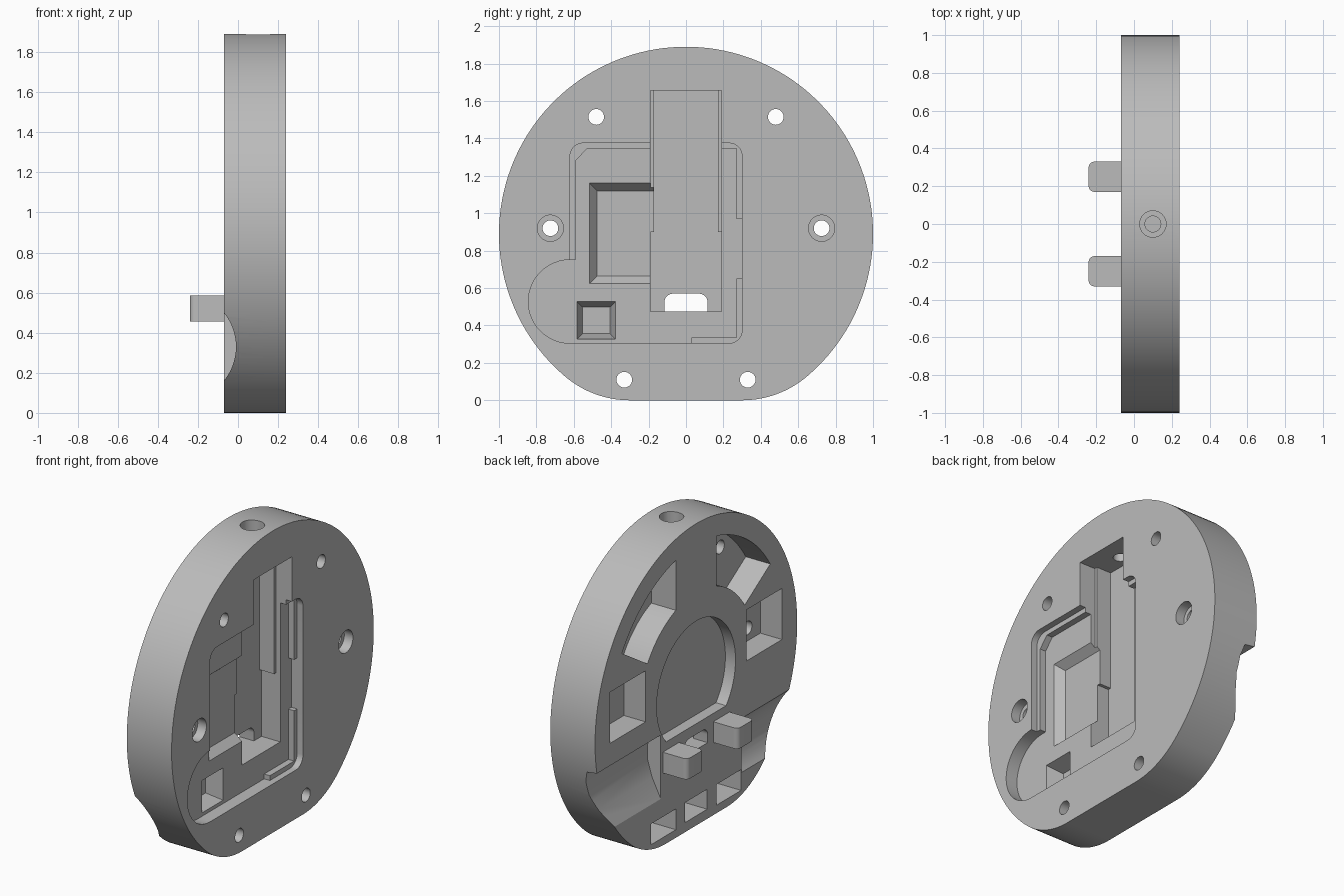
import bpy, bmesh, math
from math import sin, cos, acos, radians, pi

if "Cube" in bpy.data.objects:
    bpy.data.objects.remove(bpy.data.objects["Cube"])

FRONT, REAR, MID = 0.24, -0.07, 0.89   # pocket face, lug face, disc centre height

grey = bpy.data.materials.new("plain_grey")
grey.use_nodes = True
grey.diffuse_color = (0.5, 0.5, 0.5, 1)
grey.node_tree.nodes["Principled BSDF"].inputs["Base Color"].default_value = (0.5, 0.5, 0.5, 1)


def loft(name, low, high):
    """Solid between two matching rings of 3D points."""
    bm = bmesh.new()
    a = [bm.verts.new(p) for p in low]
    b = [bm.verts.new(p) for p in high]
    n = len(a)
    bm.faces.new(a[::-1])
    bm.faces.new(b)
    for i in range(n):
        j = (i + 1) % n
        bm.faces.new((a[i], a[j], b[j], b[i]))
    bmesh.ops.recalc_face_normals(bm, faces=bm.faces)
    mesh = bpy.data.meshes.new(name)
    bm.to_mesh(mesh)
    bm.free()
    mesh.materials.append(grey)
    ob = bpy.data.objects.new(name, mesh)
    bpy.context.collection.objects.link(ob)
    return ob


def prism(name, pts, x0, x1):
    """Extrude a (y, z) outline along x."""
    return loft(name, [(x0, y, z) for y, z in pts], [(x1, y, z) for y, z in pts])


def arc(cy, cz, r, a0, a1, n=24):
    return [(cy + r * cos(radians(a0 + (a1 - a0) * i / n)),
             cz + r * sin(radians(a0 + (a1 - a0) * i / n))) for i in range(n + 1)]


def circle(cy, cz, r, n=40):
    return arc(cy, cz, r, 0, 360 - 360 / n, n - 1)


def rect(y0, y1, z0, z1):
    return [(y0, z0), (y1, z0), (y1, z1), (y0, z1)]


def rounded(y0, y1, z0, z1, r):
    return (arc(y1 - r, z0 + r, r, -90, 0, 8) + arc(y1 - r, z1 - r, r, 0, 90, 8)
            + arc(y0 + r, z1 - r, r, 90, 180, 8) + arc(y0 + r, z0 + r, r, 180, 270, 8))


def tapered(name, y0, y1, z0, z1, inset, x0, x1):
    low = rect(y0 + inset, y1 - inset, z0 + inset, z1 - inset)
    return loft(name, [(x0, y, z) for y, z in low], [(x1, y, z) for y, z in rect(y0, y1, z0, z1)])


def activate(ob):
    bpy.ops.object.select_all(action='DESELECT')
    ob.select_set(True)
    bpy.context.view_layer.objects.active = ob


def combine(target, tool, mode='DIFFERENCE'):
    tool.hide_render = True
    mod = target.modifiers.new("cut", 'BOOLEAN')
    mod.operation, mod.solver, mod.object = mode, 'EXACT', tool
    activate(target)
    bpy.ops.object.modifier_apply(modifier=mod.name)
    bpy.data.objects.remove(tool)


# Disc with a flat foot and blended lower corners
blend = 0.536
turn = math.degrees(math.atan2(blend - MID, 0.3))
outline = (arc(0, MID, 1, turn, 180 - turn, 120)
           + arc(-0.3, blend, blend, 180 - turn, 270, 16)[1:]
           + arc(0.3, blend, blend, -90, turn, 16)[:-1])
body = prism("disc_body", outline, REAR, FRONT)


def cut_front(pts, floor):
    combine(body, prism("cutter", pts, floor, FRONT + 0.1))


def cut_rear(pts, floor):
    combine(body, prism("cutter", pts, REAR - 0.1, floor))


# Front tray: shallow rim, full-depth floor and round side bay
cut_front(rounded(-0.62, 0.3, 0.305, 1.375, 0.07), 0.2)
cut_front(arc(-0.62, 0.528, 0.223, 90, 270) + [(-0.5, 0.305), (-0.5, 0.751)], 0.16)
cut_front([(-0.6, 0.305), (0.03, 0.305), (0.03, 0.335), (0.27, 0.335), (0.27, 0.65), (0.3, 0.65),
           (0.3, 0.97), (0.27, 0.97), (0.27, 1.345), (-0.53, 1.345), (-0.59, 1.28), (-0.59, 0.7)], 0.16)

# Tall central slot with side rails in its upper part
cut_front(rect(-0.19, 0.19, 0.475, 0.9), 0.03)
cut_front(rect(-0.19, 0.19, 0.8, 1.655), 0.13)
cut_front(rect(-0.17, 0.17, 0.8, 1.655), 0.03)

# Tapered recesses in the tray floor
combine(body, tapered("cutter", -0.52, -0.1, 0.62, 1.165, 0.045, 0.11, 0.165))
combine(body, tapered("cutter", -0.585, -0.375, 0.325, 0.53, 0.032, 0.06, 0.165))

# Round rear recess with a flat lower edge
low = math.degrees(math.asin((0.637 - MID) / 0.39))
cut_rear(arc(0, MID, 0.39, low, 180 - low, 48), 0.0)

# Rear pockets, mirrored
for s in (-1, 1):
    outer = arc(0, MID, 0.87, 32.5, math.degrees(acos(0.2 / 0.87)))
    inner = arc(0, MID, 0.57, math.degrees(acos(0.2 / 0.57)), 32.5)
    cut_rear([(s * y, z) for y, z in outer + inner], 0.1)
    cut_rear(rect(*sorted((s * 0.5, s * 0.85)), 0.84, 1.16), 0.08)
    cut_rear(rect(*sorted((s * 0.2, s * 0.445)), 0.05, 0.18), 0.1)
cut_rear(rect(-0.11, 0.11, 0.06, 0.185), 0.1)

# Finger grooves on the two rear edges
groove = [(0.7, 0), (0.69, 0.07), (0.62, 0.09), (0.52, 0.09), (0.42, 0.06), (0.3, 0)]
ring = [(REAR + d, z) for z, d in groove] + [(REAR - 0.1, 0.3), (REAR - 0.1, 0.7)]
combine(body, loft("cutter", [(x, 0.35, z) for x, z in ring], [(x, 1.1, z) for x, z in ring]))
ring = circle(-0.28, 0.33, 0.27, 64)
combine(body, loft("cutter", [(x, -1.1, z) for x, z in ring], [(x, -0.45, z) for x, z in ring]))

# Through holes, side counterbores and cable opening
for s in (-1, 1):
    for y, z in ((0.33, 0.11), (0.48, 1.515), (0.725, 0.92)):
        cut_rear(circle(s * y, z, 0.042, 28), FRONT + 0.1)
    cut_front(circle(s * 0.725, 0.92, 0.07), 0.18)
cut_rear(arc(0.07, 0.525, 0.045, 0, 90, 8) + arc(-0.07, 0.525, 0.045, 90, 180, 8)
         + [(-0.115, 0.475), (0.115, 0.475)], 0.1)

# Stepped hole in the top edge
for r, z0 in ((0.07, 1.78), (0.042, 1.6)):
    ring = circle(0.1, 0, r, 32)
    combine(body, loft("cutter", [(x, y, z0) for x, y in ring], [(x, y, 2) for x, y in ring]))

# Rear lugs with rounded ends
for s, side in ((-1, "right"), (1, "left")):
    c, w, r = s * 0.25, 0.08, 0.03
    ring = ([(REAR + 0.02, c - w), (REAR + 0.02, c + w)]
            + arc(-0.24 + r, c + w - r, r, 90, 180, 6)
            + arc(-0.24 + r, c - w + r, r, 180, 270, 6))
    combine(body, loft(side + "_lug", [(x, y, 0.455) for x, y in ring],
                       [(x, y, 0.585) for x, y in ring]), 'UNION')

activate(body)
bpy.ops.object.shade_smooth_by_angle(angle=radians(25))
